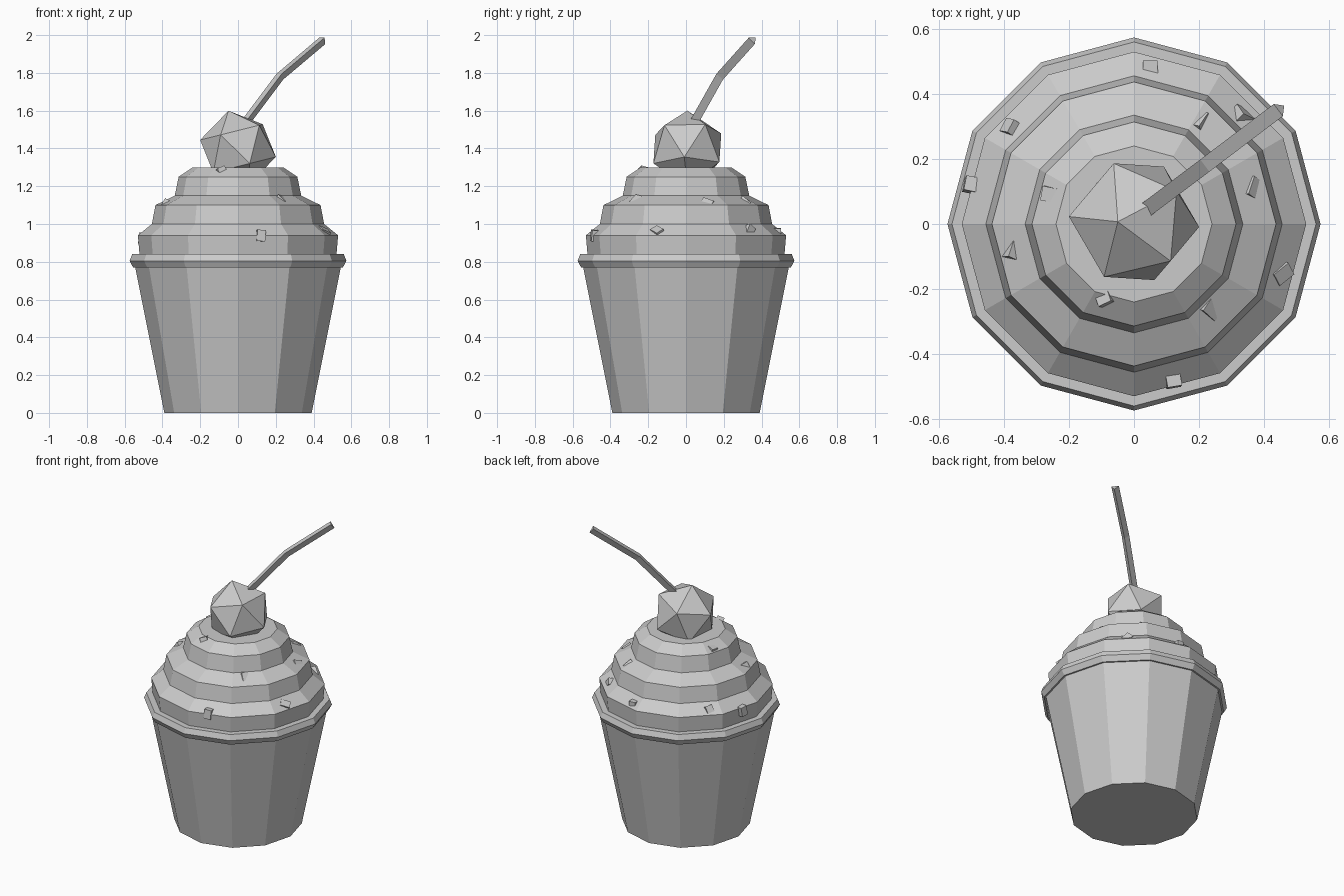
import bpy, bmesh, random
from math import sin, cos, pi, radians
from mathutils import Vector, Matrix, Euler

if "Cube" in bpy.data.objects:
    bpy.data.objects.remove(bpy.data.objects["Cube"])

random.seed(4)


def finish(name, bm):
    bmesh.ops.recalc_face_normals(bm, faces=bm.faces)
    me = bpy.data.meshes.new(name)
    bm.to_mesh(me)
    bm.free()
    ob = bpy.data.objects.new(name, me)
    bpy.context.collection.objects.link(ob)
    return ob


def loft(name, rings):
    """Skin a list of point rings and cap both ends."""
    bm = bmesh.new()
    rows = [[bm.verts.new(p) for p in ring] for ring in rings]
    n = len(rows[0])
    for a, b in zip(rows, rows[1:]):
        for i in range(n):
            j = (i + 1) % n
            bm.faces.new((a[i], a[j], b[j], b[i]))
    bm.faces.new(rows[0])
    bm.faces.new(rows[-1])
    return finish(name, bm)


def lathe(name, profile, n=12):
    return loft(name, [[(r * cos(2 * pi * i / n), r * sin(2 * pi * i / n), z)
                        for i in range(n)] for r, z in profile])


# Tapered paper cup, its rim and the stepped frosting
FROSTING = [(0.52, 0.82), (0.53, 0.94), (0.456, 1.0), (0.437, 1.10),
            (0.335, 1.15), (0.314, 1.25), (0.24, 1.30)]
lathe("cup", [(0.39, 0), (0.545, 0.775)])
lathe("rim", [(0.555, 0.77), (0.574, 0.805), (0.56, 0.84)])
lathe("frosting", FROSTING)

# Faceted cherry, tilted to the left
bm = bmesh.new()
bmesh.ops.create_icosphere(
    bm, subdivisions=1, radius=0.206,
    matrix=Matrix.Translation((0, 0.007, 1.40))
    @ Matrix.Rotation(radians(-14), 4, 'Y') @ Matrix.Rotation(radians(31), 4, 'Z'))
finish("cherry", bm)

# Three-sided bent stem, flat side up
path = [Vector(p) for p in ((0.045, 0.05, 1.545), (0.225, 0.185, 1.785), (0.45, 0.355, 1.975))]
rings = []
for i, p in enumerate(path):
    t = (path[min(i + 1, 2)] - path[max(i - 1, 0)]).normalized()
    side = t.cross(Vector((0, 0, 1))).normalized()
    up = side.cross(t)
    rings.append([p + 0.027 * (side * cos(a) + up * sin(a))
                  for a in (pi / 6, 5 * pi / 6, 3 * pi / 2)])
loft("cherry_stem", rings)


# Sprinkles mostly sunk into the frosting
def frosting_height(r):
    for (r0, z0), (r1, z1) in zip(FROSTING[1:], FROSTING[2:]):
        if r1 <= r <= r0:
            return z0 + (z1 - z0) * (r0 - r) / (r0 - r1)
    return 1.30


spots = [(0.36, 0.11), (-0.37, -0.08), (0.23, -0.26), (0.12, -0.48), (0.45, -0.15),
         (-0.37, 0.29), (0.2, 0.31), (0.33, 0.33), (-0.09, -0.22), (0.05, 0.48),
         (-0.25, 0.09), (-0.5, 0.12)]
bm = bmesh.new()
for x, y in spots:
    rot = Euler([random.uniform(0, pi) for _ in range(3)]).to_matrix().to_4x4()
    z = frosting_height(Vector((x, y)).length * 1.015) - 0.025
    bmesh.ops.create_cube(bm, size=1, matrix=Matrix.Translation((x, y, z)) @ rot
                          @ Matrix.Diagonal((0.06, 0.045, 0.045, 1)))
finish("sprinkles", bm)
